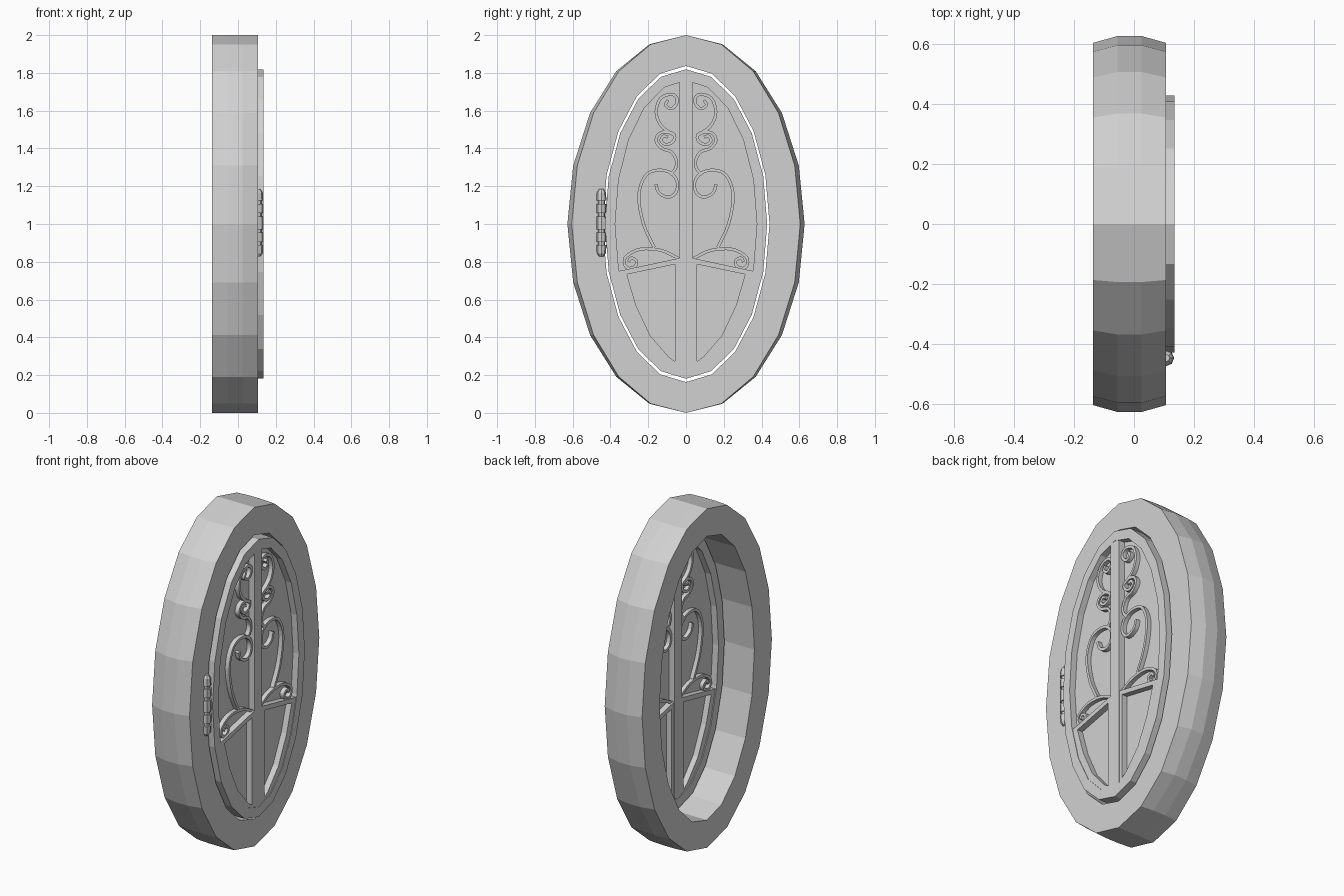
import bpy, bmesh, math
from mathutils import Vector

if "Cube" in bpy.data.objects:
    bpy.data.objects.remove(bpy.data.objects["Cube"])

mat = bpy.data.materials.new("plain grey")
mat.diffuse_color = (0.64, 0.64, 0.64, 1)
mat.use_nodes = True
mat.node_tree.nodes["Principled BSDF"].inputs["Base Color"].default_value = mat.diffuse_color
SIDES = 20


def finish(name, bm):
    bmesh.ops.recalc_face_normals(bm, faces=bm.faces)
    me = bpy.data.meshes.new(name)
    bm.to_mesh(me)
    bm.free()
    me.materials.append(mat)
    ob = bpy.data.objects.new(name, me)
    bpy.context.collection.objects.link(ob)
    return ob


def loft(bm, rows, closed, caps=False):
    """Skin rows of points; each row is a closed loop."""
    vs = [[bm.verts.new(p) for p in r] for r in rows]
    n = len(vs[0])
    for i in range(len(vs) if closed else len(vs) - 1):
        a, b = vs[i], vs[(i + 1) % len(vs)]
        for k in range(n):
            bm.faces.new((a[k], a[(k + 1) % n], b[(k + 1) % n], b[k]))
    if caps:
        bm.faces.new(vs[0])
        bm.faces.new(vs[-1])


def oval(x, ry, rz):
    t = [2 * math.pi * i / SIDES for i in range(SIDES)]
    return [(x, ry * math.sin(a), 1.0 + rz * math.cos(a)) for a in t]


def oval_part(name, profile, closed, caps=False):
    bm = bmesh.new()
    loft(bm, [oval(*p) for p in profile], closed, caps)
    return finish(name, bm)


# Outer frame, door rim and recessed panel
oval_part("outer_frame", [(-0.137, 0.605, 1), (-0.055, 0.628, 1), (0.025, 0.628, 1),
                          (0.107, 0.605, 1), (0.107, 0.442, 0.837), (-0.137, 0.442, 0.837)], True)
oval_part("door_rim", [(0.05, 0.43, 0.819), (0.135, 0.43, 0.819),
                       (0.135, 0.375, 0.76), (0.05, 0.375, 0.76)], True)
oval_part("door_panel", [(0.088, 0.38, 0.765), (0.097, 0.38, 0.765)], False, True)

# Central upright bar
bm = bmesh.new()
loft(bm, [[(x, -0.035, z), (x, 0.035, z), (x, 0.035, 2 - z), (x, -0.035, 2 - z)]
          for x, z in ((0.052, 0.235), (0.133, 0.235))], False, True)
finish("centre_bar", bm)

# Lower panel borders, one per side
outer = [(.033, .82), (.033, .238), (.116, .274), (.222, .382), (.305, .55), (.36, .75)]
inner = [(.057, .787), (.057, .272), (.09, .295), (.19, .41), (.265, .57), (.313, .733)]
for side, s in (("left", -1), ("right", 1)):
    bm = bmesh.new()
    rows = [[(x, s * y, z) for y, z in pts] for x, pts in
            ((0.055, outer), (0.132, outer), (0.132, inner), (0.055, inner))]
    loft(bm, rows, True)
    finish("lower_border_" + side, bm)

# Scrollwork paths (distance from the middle, height)
SCROLLS = {
    "top_scroll": [(.095, 1.655), (.108, 1.63), (.08, 1.61), (.05, 1.635), (.05, 1.67), (.08, 1.687),
                   (.135, 1.665), (.158, 1.595), (.138, 1.53), (.095, 1.49), (.058, 1.47)],
    "middle_scroll": [(.095, 1.46), (.12, 1.465), (.132, 1.44), (.105, 1.42), (.07, 1.435),
                      (.06, 1.465), (.09, 1.487), (.14, 1.48), (.158, 1.44), (.127, 1.40),
                      (.075, 1.38), (.05, 1.33), (.058, 1.29), (.085, 1.26)],
    "large_scroll": [(.16, 1.21), (.143, 1.165), (.095, 1.142), (.055, 1.165), (.046, 1.22),
                     (.08, 1.27), (.15, 1.285), (.215, 1.255), (.25, 1.15), (.225, 1.0), (.168, .875)],
    "low_scroll": [(.035, .815), (.13, .86), (.24, .867), (.315, .83), (.326, .79), (.305, .766),
                   (.27, .775), (.262, .805), (.29, .82), (.305, .80)],
}


def smooth(pts, steps=4):
    """Catmull-Rom curve through the points."""
    p = [Vector(q) for q in pts]
    p = [2 * p[0] - p[1]] + p + [2 * p[-1] - p[-2]]
    out = []
    for i in range(1, len(p) - 2):
        a, b, c, d = p[i - 1:i + 3]
        for k in range(steps):
            t = k / steps
            out.append(0.5 * (2 * b + (c - a) * t + (2 * a - 5 * b + 4 * c - d) * t * t
                              + (3 * b - a - 3 * c + d) * t ** 3))
    return out + [p[-2]]


for name, pts in SCROLLS.items():
    path = smooth(pts)
    for side, s in (("left", -1), ("right", 1)):
        rows = []
        for i, c in enumerate(path):
            d = (path[min(i + 1, len(path) - 1)] - path[max(i - 1, 0)]).normalized()
            n = Vector((-d.y, d.x)) * 0.008
            rows.append([(x, s * (c.x + w * n.x), c.y + w * n.y)
                         for x, w in ((0.065, -1), (0.122, -1), (0.122, 1), (0.065, 1))])
        bm = bmesh.new()
        loft(bm, rows, False, True)
        finish(name + "_" + side, bm)

# Hinge with five knuckles around a thin pin
profile = [(0.828, 0.012), (0.845, 0.024), (0.888, 0.027)]
for z0, z1 in ((0.905, 0.955), (0.972, 1.04), (1.057, 1.107)):
    profile += [(profile[-1][0], 0.019), (z0, 0.019), (z0, 0.027), (z1, 0.027)]
profile += [(1.107, 0.019), (1.125, 0.019), (1.125, 0.027), (1.168, 0.024), (1.185, 0.012)]
bm = bmesh.new()
loft(bm, [[(0.107 + r * math.cos(k * math.pi / 4), -0.448 + r * math.sin(k * math.pi / 4), z)
           for k in range(8)] for z, r in profile], False, True)
finish("hinge", bm)
